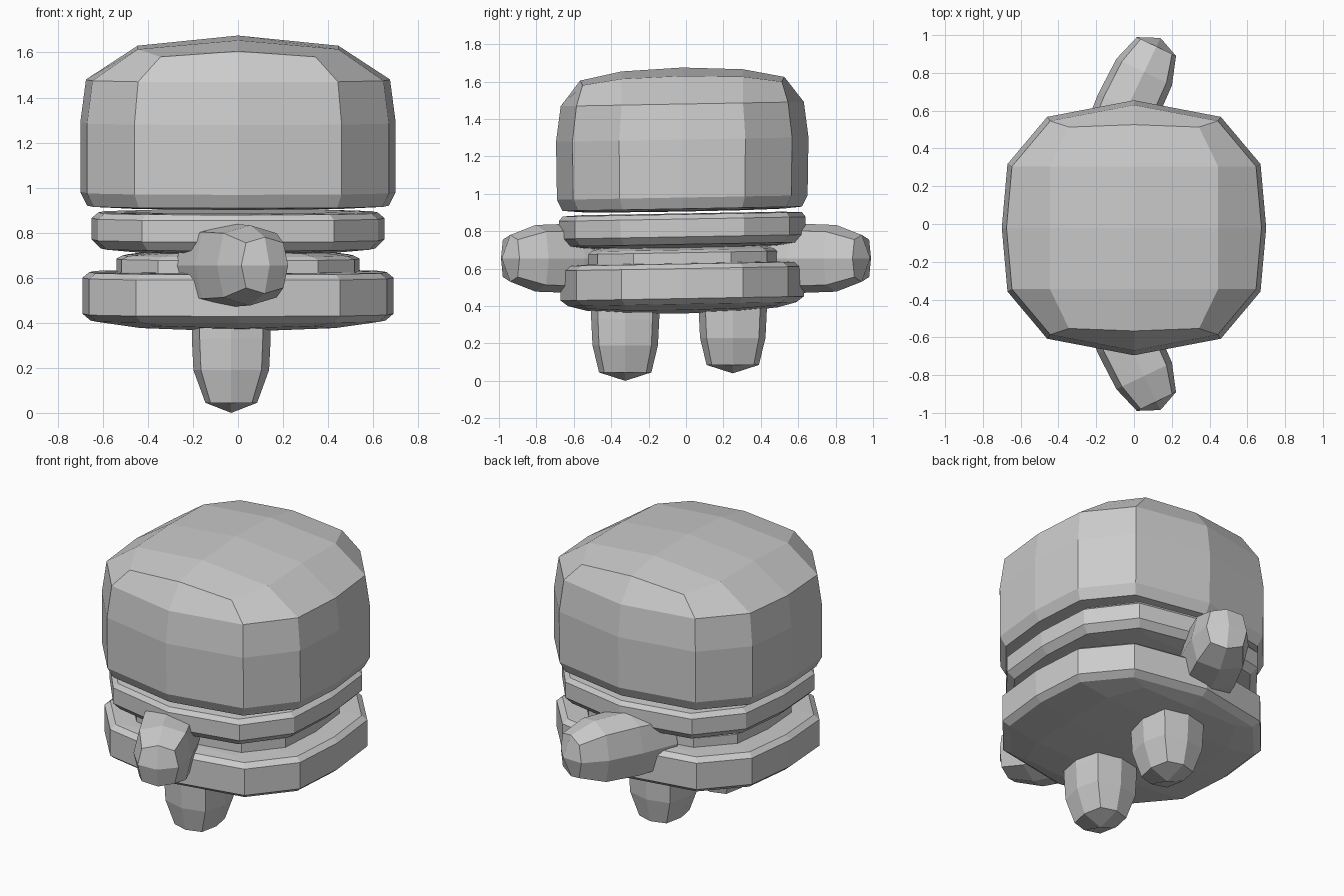
import bpy, bmesh
from mathutils import Vector, Matrix

if "Cube" in bpy.data.objects:
    bpy.data.objects.remove(bpy.data.objects["Cube"])

CENTRE_Y = -0.02   # the stack sits slightly forward
TILT = 0.018       # and leans gently towards the front

# twelve-sided rounded square, relative to its half sizes
QUARTER = [(1, 0), (0.957, 0.5), (0.657, 0.87), (0, 1)]
# inner ring of a domed cap: x, y, drop below the crown
CAP = [(0.66, 0, 0.045), (0.66, 0.5, 0.055), (0.51, 0.82, 0.085), (0, 0.84, 0.06)]


def around(q):
    """Mirror a quarter outline into a full loop of twelve points."""
    flip = lambda p, sx, sy: (p[0] * sx, p[1] * sy) + tuple(p[2:])
    return (q[:] + [flip(p, -1, 1) for p in q[2::-1]]
            + [flip(p, -1, -1) for p in q[1:]]
            + [flip(p, 1, -1) for p in q[2:0:-1]])


def bridge(bm, a, b):
    n = len(a)
    for i in range(n):
        bm.faces.new((a[i], a[(i + 1) % n], b[(i + 1) % n], b[i]))


def finish(bm, name):
    bmesh.ops.recalc_face_normals(bm, faces=bm.faces)
    me = bpy.data.meshes.new(name)
    bm.to_mesh(me)
    bm.free()
    ob = bpy.data.objects.new(name, me)
    bpy.context.collection.objects.link(ob)
    return ob


def layer(name, rings, bottom, top):
    """Stack of outlines (half x, half y, z); each cap is (crown z, bulge)."""
    bm = bmesh.new()

    def vert(x, y, z):
        return bm.verts.new((x, y + CENTRE_Y, z + TILT * y))

    loops = [[vert(x * rx, y * ry, z) for x, y in around(QUARTER)]
             for rx, ry, z in rings]
    for a, b in zip(loops, loops[1:]):
        bridge(bm, a, b)
    for (rx, ry, _), loop, (crown, bulge) in ((rings[0], loops[0], bottom),
                                              (rings[-1], loops[-1], top)):
        r = [vert(x * rx, y * ry, crown - d * bulge) for x, y, d in around(CAP)]
        bridge(bm, loop, r)
        mid = vert(0, 0, crown)
        back = vert(0, 0.5 * ry, crown - 0.015 * bulge)
        front = vert(0, -0.5 * ry, crown - 0.015 * bulge)
        for f in ((r[0], r[1], back, mid), (r[1], r[2], r[3], back),
                  (r[3], r[4], r[5], back), (r[5], r[6], mid, back),
                  (r[6], r[7], front, mid), (r[7], r[8], r[9], front),
                  (r[9], r[10], r[11], front), (r[11], r[0], mid, front)):
            bm.faces.new(f)
    return finish(bm, name)


def limb(name, rings, tip, matrix):
    """Eight-sided limb along local z with a softly pointed end."""
    shape = [(1, 0), (0.8, 0.8), (0, 1), (-0.8, 0.8),
             (-1, 0), (-0.8, -0.8), (0, -1), (0.8, -0.8)]
    bm = bmesh.new()
    loops = [[bm.verts.new((x * rx, y * ry, z)) for x, y in shape]
             for rx, ry, z in rings]
    for a, b in zip(loops, loops[1:]):
        bridge(bm, a, b)
    bm.faces.new(loops[0])
    end = bm.verts.new((0, 0, tip))
    r = loops[-1]
    for i in (1, 3, 5, 7):
        bm.faces.new((r[i - 1], r[i], r[(i + 1) % 8], end))
    bm.transform(matrix)
    return finish(bm, name)


# Stacked body
layer("top_bun",
      [(0.67, 0.64, 0.92), (0.70, 0.67, 0.98), (0.70, 0.675, 1.29), (0.675, 0.65, 1.48)],
      (0.905, -0.1), (1.675, 1))
layer("patty",
      [(0.61, 0.625, 0.73), (0.65, 0.66, 0.77), (0.65, 0.66, 0.865), (0.62, 0.64, 0.89)],
      (0.70, -0.25), (0.895, 0))
layer("filling",
      [(0.54, 0.52, 0.60), (0.54, 0.52, 0.685), (0.51, 0.50, 0.70)],
      (0.60, 0), (0.72, 0))
layer("bottom_bun",
      [(0.655, 0.61, 0.41), (0.69, 0.65, 0.44), (0.69, 0.65, 0.60), (0.66, 0.62, 0.625)],
      (0.36, -0.4), (0.63, 0))

# Legs, one behind the other
for name, y, z in (("front_leg", -0.325, 0.0), ("back_leg", 0.25, 0.04)):
    limb(name,
         [(0.175, 0.182, 0.45), (0.175, 0.182, 0.33), (0.168, 0.175, 0.19), (0.115, 0.14, 0.045)],
         0.0, Matrix.Translation((-0.03, y, z)))

# Arms, angled and mirrored front to back
along = Vector((0.43, -0.90, 0)).normalized()
up = Vector((0, 0, 1))
side = up.cross(along)
pose = Matrix((side, up, along)).transposed().to_4x4()
pose.translation = (-0.015, -0.66, 0.655)
for name, s in (("front_arm", 1), ("back_arm", -1)):
    limb(name,
         [(0.155, 0.17, -0.28), (0.17, 0.185, -0.05), (0.163, 0.178, 0.16), (0.115, 0.125, 0.31)],
         0.36, Matrix.Diagonal((1, s, 1, 1)) @ pose)
